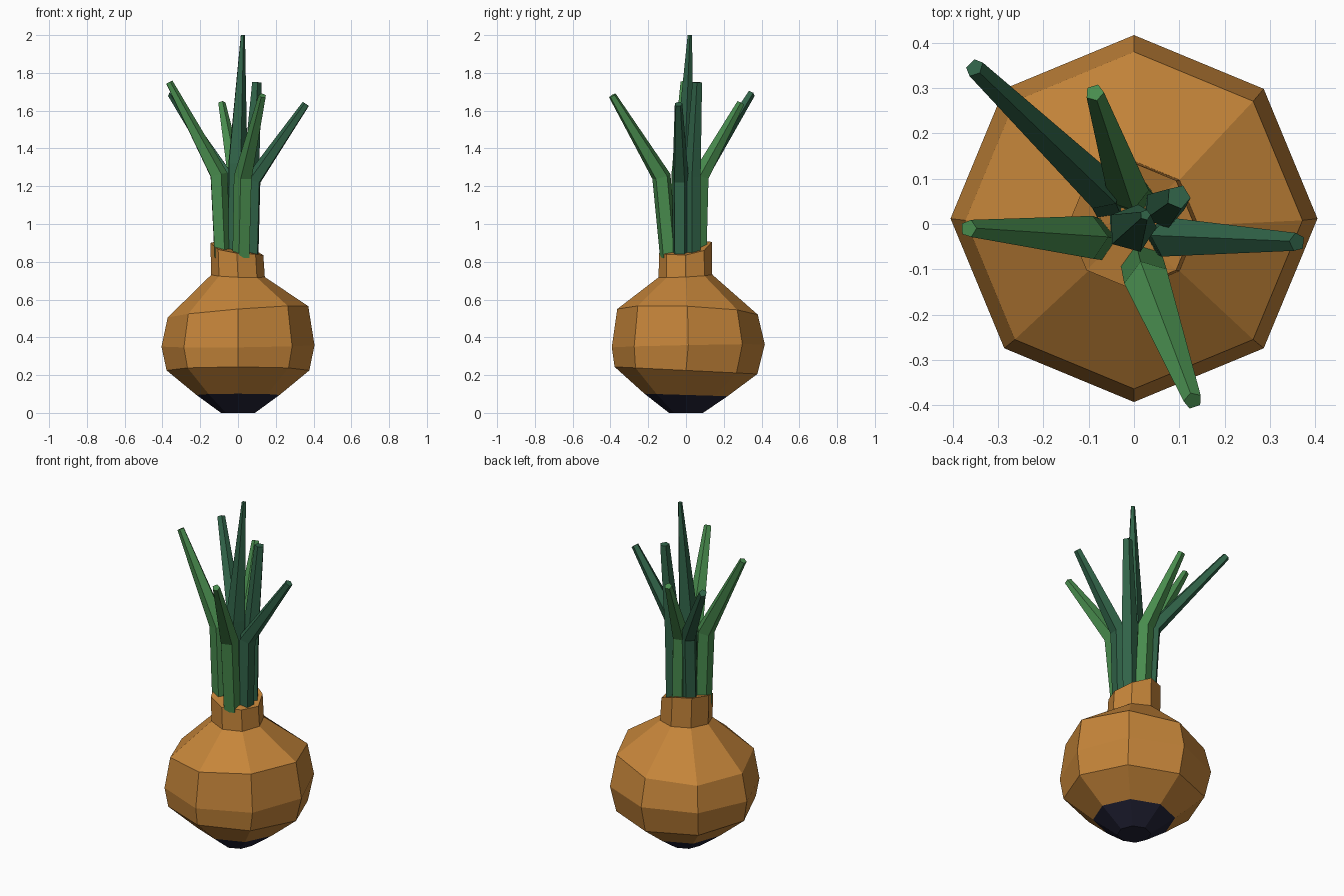
import bpy, bmesh, math
from mathutils import Vector

if "Cube" in bpy.data.objects:
    bpy.data.objects.remove(bpy.data.objects["Cube"])


def material(name, rgb):
    m = bpy.data.materials.new(name)
    m.diffuse_color = (*rgb, 1)
    m.use_nodes = True
    m.node_tree.nodes["Principled BSDF"].inputs["Base Color"].default_value = m.diffuse_color
    return m


skin = material("onion_skin", (0.56, 0.235, 0.042))
root = material("dark_root", (0.016, 0.016, 0.036))
green = material("leaf_green", (0.065, 0.26, 0.075))
teal = material("leaf_teal", (0.03, 0.125, 0.065))


def loft(name, rings, mats):
    """Skin a list of vertex rings and close both ends."""
    bm = bmesh.new()
    loops = [[bm.verts.new(p) for p in ring] for ring in rings]
    n = len(loops[0])
    for a, b in zip(loops, loops[1:]):
        for i in range(n):
            j = (i + 1) % n
            bm.faces.new((a[i], a[j], b[j], b[i]))
    bm.faces.new(loops[0][::-1])
    # top end: fan around its middle, since the rim may be uneven
    mid = sum((v.co for v in loops[-1]), Vector()) / n
    c = bm.verts.new(mid)
    for i in range(n):
        bm.faces.new((loops[-1][i], loops[-1][(i + 1) % n], c))
    bmesh.ops.recalc_face_normals(bm, faces=bm.faces)
    me = bpy.data.meshes.new(name)
    bm.to_mesh(me)
    bm.free()
    for m in mats:
        me.materials.append(m)
    ob = bpy.data.objects.new(name, me)
    bpy.context.collection.objects.link(ob)
    return ob


# Bulb and neck: z, radius, y centre, tilt along x, tilt along y
profile = [
    (0.00, 0.09, 0.00, 0.0, 0.0),
    (0.095, 0.22, 0.00, 0.0, -0.03),
    (0.225, 0.378, 0.00, 0.0, -0.05),
    (0.355, 0.405, 0.012, 0.01, 0.02),
    (0.535, 0.372, 0.008, 0.08, -0.04),
    (0.725, 0.142, -0.003, -0.04, 0.05),
]
corners = [(math.cos(i * math.pi / 4), math.sin(i * math.pi / 4)) for i in range(8)]
rings = [[Vector((r * c, cy + r * s, z + r * (tx * c + ty * s))) for c, s in corners]
         for z, r, cy, tx, ty in profile]
# ragged rim of the neck
rim = [0.835, 0.86, 0.905, 0.91, 0.90, 0.865, 0.845, 0.84]
rings.append([Vector((0.14 * c - 0.006, 0.14 * s - 0.003, z)) for (c, s), z in zip(corners, rim)])
bulb = loft("bulb", rings, [skin, root])
for f in bulb.data.polygons:
    if f.center.z < 0.09:
        f.material_index = 1


# Leaves: five-sided stalks, bent once at the elbow
def leaf(name, base, elbow, tip, r_elbow, r_tip, mat):
    pts = [Vector(base), Vector(elbow), Vector(tip)]
    up = Vector((0, 0, 1))
    tip_dir = (pts[2] - pts[1]).normalized()
    dirs = [up, (up + tip_dir).normalized(), tip_dir]
    out = Vector((tip[0], tip[1], 0)).normalized()
    rings = []
    for p, d, r in zip(pts, dirs, (r_elbow * 0.95, r_elbow, r_tip)):
        q = up.rotation_difference(d)
        ring = []
        for k in range(5):
            a = math.atan2(out.y, out.x) + math.pi / 5 + k * math.tau / 5
            ring.append(p + q @ Vector((r * math.cos(a), r * math.sin(a), 0)))
        rings.append(ring)
    loft(name, rings, [mat])


leaf("leaf_left", (-0.085, -0.035, 0.82), (-0.105, -0.03, 1.26), (-0.365, -0.01, 1.75), 0.05, 0.02, green)
leaf("leaf_back_left", (-0.06, 0.05, 0.82), (-0.07, 0.075, 1.26), (-0.352, 0.345, 1.69), 0.046, 0.022, teal)
leaf("leaf_back", (0.0, 0.065, 0.82), (-0.015, 0.075, 1.25), (-0.087, 0.29, 1.64), 0.048, 0.021, green)
leaf("leaf_centre", (-0.01, -0.01, 0.82), (-0.005, -0.01, 1.32), (0.025, 0.02, 2.0), 0.055, 0.012, teal)
leaf("leaf_right_back", (0.06, 0.035, 0.82), (0.065, 0.035, 1.25), (0.098, 0.06, 1.75), 0.046, 0.027, teal)
leaf("leaf_front", (0.02, -0.09, 0.82), (0.03, -0.13, 1.25), (0.13, -0.39, 1.68), 0.052, 0.021, green)
leaf("leaf_right", (0.07, -0.03, 0.82), (0.08, -0.03, 1.23), (0.36, -0.04, 1.635), 0.046, 0.021, teal)
